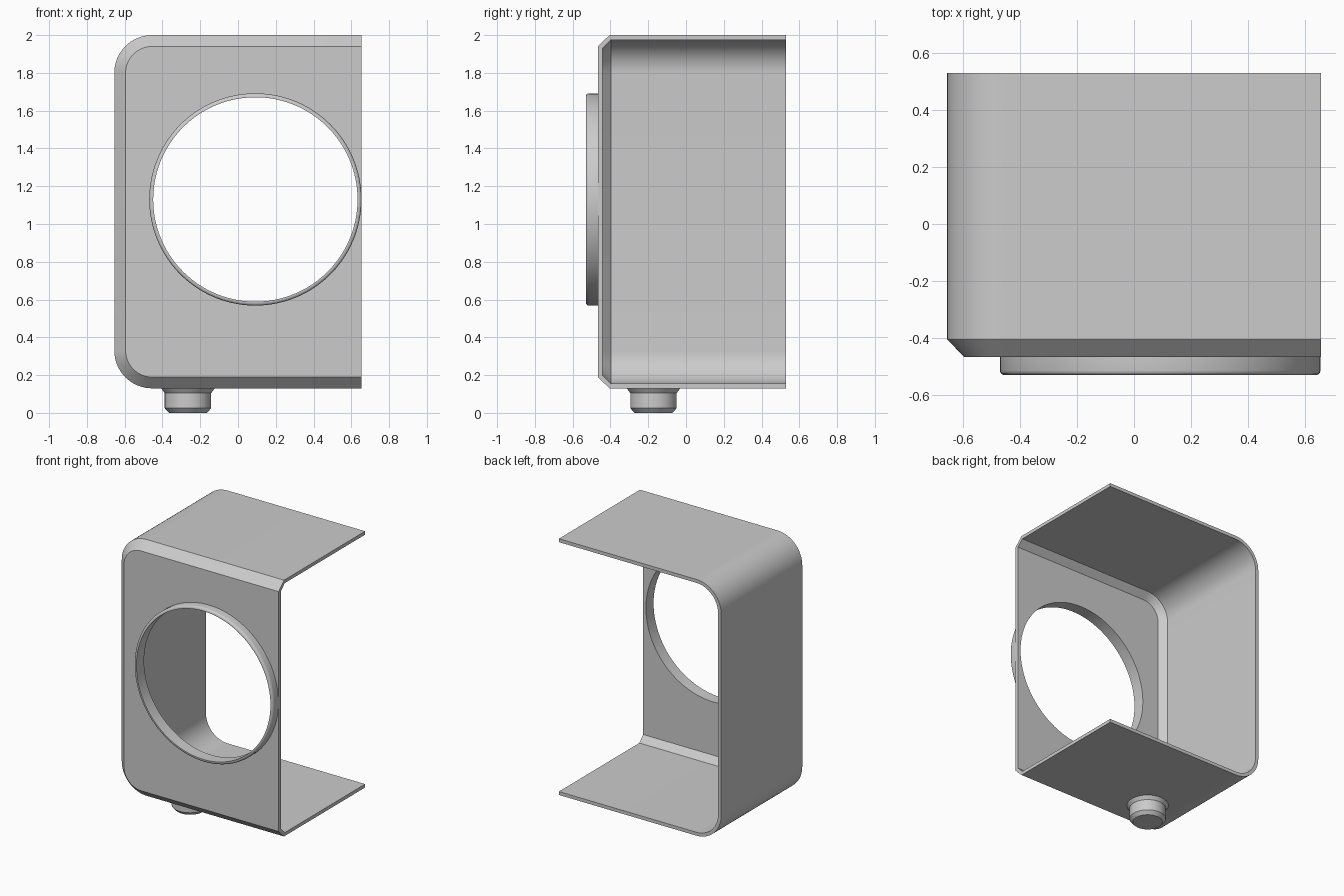
import bpy, bmesh
from math import pi, sin, cos, radians
from mathutils import Matrix, Vector

cube = bpy.data.objects.get("Cube")
if cube:
    bpy.data.objects.remove(cube)

grey = bpy.data.materials.new("plain grey")
grey.use_nodes = True
grey.diffuse_color = (0.6, 0.6, 0.6, 1)
grey.node_tree.nodes["Principled BSDF"].inputs["Base Color"].default_value = (0.6, 0.6, 0.6, 1)

HALF_W, BOTTOM, TOP, BACK = 0.655, 0.13, 2.0, 0.53
CORNER = 0.2
HOLE_X, HOLE_Z, HOLE_R = 0.092, 1.13, 0.541


def finish(name, bm):
    bmesh.ops.recalc_face_normals(bm, faces=bm.faces)
    mesh = bpy.data.meshes.new(name)
    bm.to_mesh(mesh)
    bm.free()
    obj = bpy.data.objects.new(name, mesh)
    bpy.context.collection.objects.link(obj)
    mesh.materials.append(grey)
    return obj


def smooth(obj):
    bpy.ops.object.select_all(action='DESELECT')
    obj.select_set(True)
    bpy.context.view_layer.objects.active = obj
    bpy.ops.object.shade_smooth_by_angle(angle=radians(30))


def lathe(name, profile, matrix, closed=False, steps=96):
    """Revolve (radius, height) points about the local z axis."""
    bm = bmesh.new()
    rings = [[bm.verts.new((r * cos(2 * pi * i / steps), r * sin(2 * pi * i / steps), h))
              for i in range(steps)] for r, h in profile]
    pairs = list(zip(rings, rings[1:]))
    if closed:
        pairs.append((rings[-1], rings[0]))
    else:
        bm.faces.new(rings[0])
        bm.faces.new(rings[-1])
    for a, b in pairs:
        for i in range(steps):
            j = (i + 1) % steps
            bm.faces.new((a[i], a[j], b[j], b[i]))
    bm.transform(matrix)
    return finish(name, bm)


def outline(inset, y, steps=16):
    """Rounded C shape, open on the right, pulled in by an inset."""
    r, cx = CORNER - inset, -HALF_W + CORNER
    pts = [(HALF_W, y, TOP - inset)]
    for cz, start in ((TOP - CORNER, pi / 2), (BOTTOM + CORNER, pi)):
        for i in range(steps + 1):
            a = start + pi / 2 * i / steps
            pts.append((cx + r * cos(a), y, cz + r * sin(a)))
    return pts + [(HALF_W, y, BOTTOM + inset)]


# Thin casing with a chamfered front, open at the back and right
bm = bmesh.new()
sections = [(0, BACK), (0, -0.405), (0.06, -0.467), (0.07, -0.442), (0.025, -0.397), (0.025, BACK)]
rings = [[bm.verts.new(p) for p in outline(d, y)] for d, y in sections]
for k, a in enumerate(rings):
    b = rings[(k + 1) % len(rings)]
    if k == 2:
        bm.faces.new(a)
        bm.faces.new(b)
        continue
    for i in range(len(a) - 1):
        bm.faces.new((a[i], a[i + 1], b[i + 1], b[i]))
outer, inner = rings[:3], rings[3:]
bm.faces.new([r[0] for r in outer] + [r[-1] for r in reversed(outer)]
             + [r[-1] for r in reversed(inner)] + [r[0] for r in inner])
casing = finish("casing", bm)

# Round opening through the front panel
facing_front = Matrix.Translation((HOLE_X, 0, HOLE_Z)) @ Matrix.Rotation(pi / 2, 4, 'X')
cutter = lathe("opening_cutter", [(HOLE_R, 0.3), (HOLE_R, 0.7)], facing_front)
cutter.hide_render = True
cut = casing.modifiers.new("opening", 'BOOLEAN')
cut.operation, cut.solver, cut.object = 'DIFFERENCE', 'EXACT', cutter
bpy.context.view_layer.objects.active = casing
bpy.ops.object.modifier_apply(modifier=cut.name)
bpy.data.objects.remove(cutter)
smooth(casing)

# Raised collar around the opening, rounded at its outer front edge
rim, front, fillet = 0.562, 0.53, 0.016
collar = [(HOLE_R, 0.46), (rim, 0.46)]
for i in range(5):
    a = pi / 2 * i / 4
    collar.append((rim - fillet + fillet * cos(a), front - fillet + fillet * sin(a)))
collar.append((HOLE_R, front))
smooth(lathe("front_collar", collar, facing_front, closed=True))

# Foot knob under the casing
knob = [(0.1, 0), (0.123, 0.025), (0.123, 0.105), (0.143, 0.132)]
smooth(lathe("foot_knob", knob, Matrix.Translation((-0.265, -0.172, 0)), steps=48))
